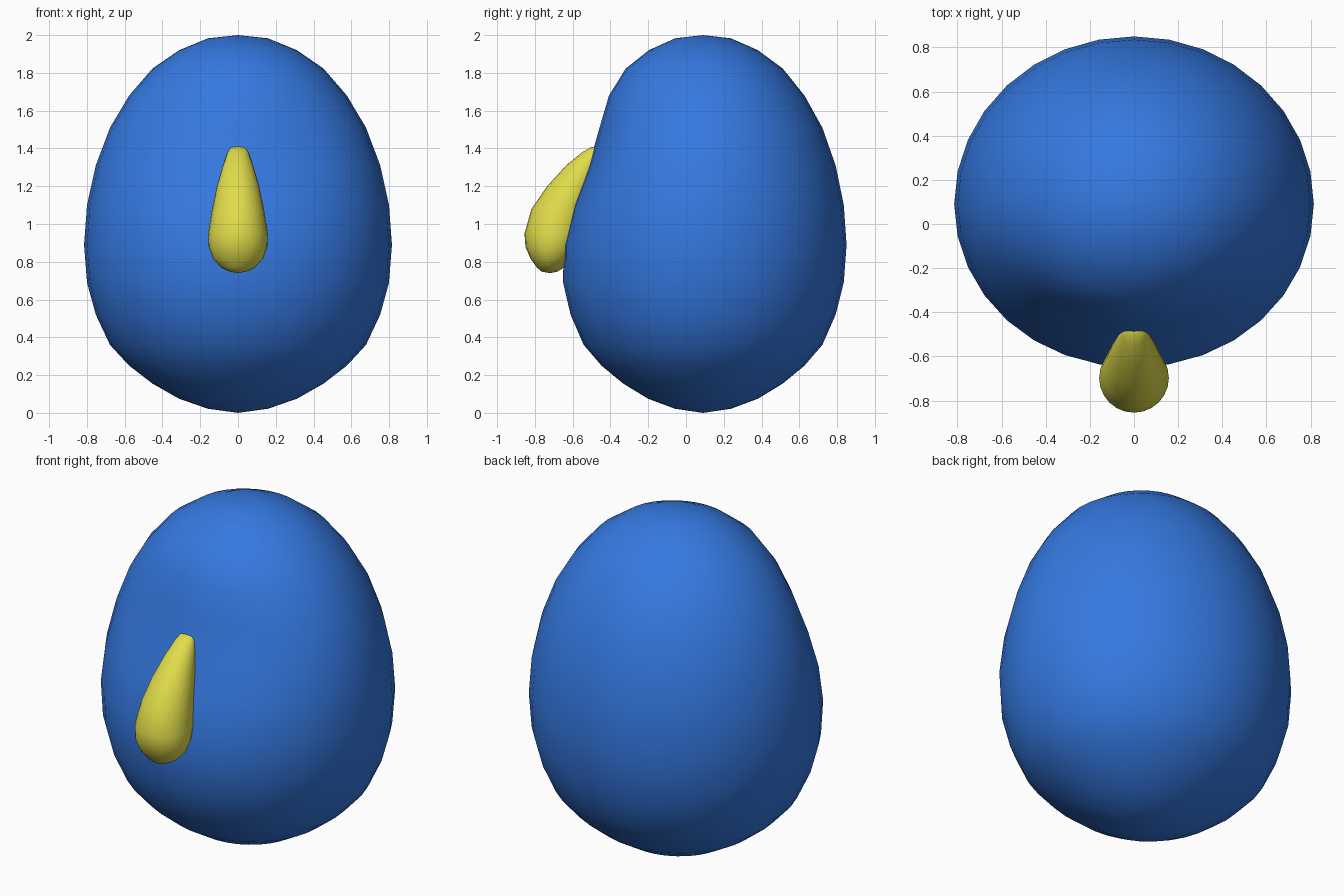
import bpy, bmesh
from math import sin, cos, pi, exp

if "Cube" in bpy.data.objects:
    bpy.data.objects.remove(bpy.data.objects["Cube"])


def material(name, rgb):
    m = bpy.data.materials.new(name)
    m.diffuse_color = (*rgb, 1)
    m.use_nodes = True
    m.node_tree.nodes["Principled BSDF"].inputs["Base Color"].default_value = m.diffuse_color
    return m


def loft(name, rings, bottom, top, mat):
    """Skin closed rings (listed bottom to top) and cap them with poles."""
    bm = bmesh.new()
    loops = [[bm.verts.new(p) for p in ring] for ring in rings]
    n = len(loops[0])
    for a, b in zip(loops, loops[1:]):
        for i in range(n):
            j = (i + 1) % n
            bm.faces.new((a[i], a[j], b[j], b[i]))
    lo, hi = bm.verts.new(bottom), bm.verts.new(top)
    for i in range(n):
        j = (i + 1) % n
        bm.faces.new((lo, loops[0][j], loops[0][i]))
        bm.faces.new((hi, loops[-1][i], loops[-1][j]))
    bmesh.ops.recalc_face_normals(bm, faces=bm.faces)
    for f in bm.faces:
        f.smooth = True
    me = bpy.data.meshes.new(name)
    bm.to_mesh(me)
    bm.free()
    me.materials.append(mat)
    ob = bpy.data.objects.new(name, me)
    bpy.context.collection.objects.link(ob)
    return ob


def head_point(x, y, z):
    # Broad flattening of the face, with shallow sockets beside the nose bridge
    if y < 0.09:
        front = min(1, (0.09 - y) / 0.35)
        s = 0.28 if z < 1.4 else 0.22
        d = 0.10 * exp(-((z - 1.38) / s) ** 2 / 2) * exp(-(x / 0.5) ** 2 / 2)
        d += 0.02 * exp(-((z - 1.42) / 0.15) ** 2) * exp(-((abs(x) - 0.3) / 0.15) ** 2)
        y += d * front
    return (x, y, z)


# Egg-shaped head: 32 segments, 16 rings
head_z = [0.022, 0.075, 0.155, 0.25, 0.36, 0.52, 0.69, 0.89,
          1.10, 1.31, 1.51, 1.68, 1.823, 1.92, 1.983]
head_rings = []
for k, z in enumerate(head_z, 1):
    r = sin(pi * k / 16)
    head_rings.append([head_point(0.815 * r * cos(2 * pi * i / 32),
                                  0.09 + 0.76 * r * sin(2 * pi * i / 32), z)
                       for i in range(32)])
loft("head", head_rings, (0, 0.09, 0.0), (0, 0.09, 2.0),
     material("blue", (0.035, 0.19, 0.75)))

# Teardrop nose: height, half width, front y, back y
nose_profile = [
    (0.748, 0.045, -0.765, -0.68), (0.77, 0.09, -0.79, -0.645),
    (0.82, 0.135, -0.825, -0.60), (0.88, 0.155, -0.85, -0.56),
    (0.95, 0.158, -0.855, -0.54), (1.08, 0.137, -0.818, -0.51),
    (1.20, 0.112, -0.735, -0.48), (1.31, 0.08, -0.635, -0.45),
    (1.38, 0.055, -0.55, -0.44), (1.405, 0.038, -0.505, -0.45)]
nose_rings = [[(w * cos(2 * pi * i / 24),
                (f + b) / 2 + (b - f) / 2 * sin(2 * pi * i / 24), z)
               for i in range(24)] for z, w, f, b in nose_profile]
loft("nose", nose_rings, (0, -0.72, 0.74), (0, -0.475, 1.412),
     material("yellow", (0.75, 0.72, 0.07)))
